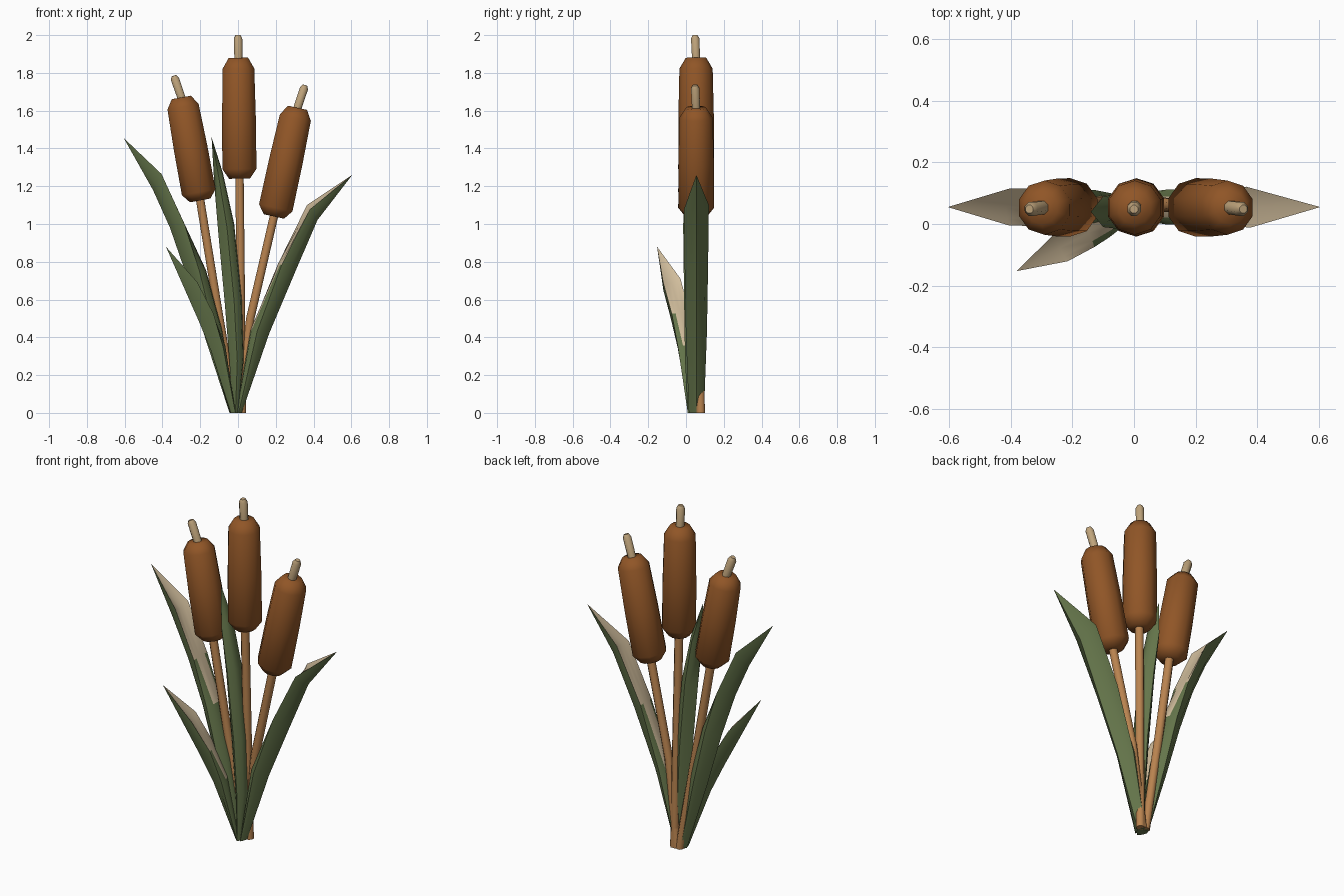
import bpy, bmesh, math
from mathutils import Vector

if "Cube" in bpy.data.objects:
    bpy.data.objects.remove(bpy.data.objects["Cube"])


def material(name, rgb):
    m = bpy.data.materials.new(name)
    m.use_nodes = True
    m.diffuse_color = (*rgb, 1)
    m.node_tree.nodes["Principled BSDF"].inputs["Base Color"].default_value = (*rgb, 1)
    return m


GREEN = material("leaf green", (0.13, 0.18, 0.07))
CREAM = material("leaf inner cream", (0.65, 0.52, 0.34))
BROWN = material("seed head brown", (0.28, 0.092, 0.02))
STEM = material("stem tan", (0.49, 0.23, 0.08))
SPIKE = material("spike beige", (0.52, 0.37, 0.20))


def finish(name, bm, mats, angle):
    bmesh.ops.recalc_face_normals(bm, faces=bm.faces)
    mesh = bpy.data.meshes.new(name)
    bm.to_mesh(mesh)
    bm.free()
    for m in mats:
        mesh.materials.append(m)
    ob = bpy.data.objects.new(name, mesh)
    bpy.context.collection.objects.link(ob)
    bpy.ops.object.select_all(action='DESELECT')
    ob.select_set(True)
    bpy.context.view_layer.objects.active = ob
    bpy.ops.object.shade_smooth_by_angle(angle=math.radians(angle))


def bridge(bm, a, b):
    """Quads between two closed rings."""
    n = len(a)
    return [bm.faces.new((a[k], a[(k + 1) % n], b[(k + 1) % n], b[k])) for k in range(n)]


def tube(name, path, radii, sides, mat):
    """Capped round body through the path points, one radius per point."""
    bm = bmesh.new()
    rings = []
    for i, p in enumerate(path):
        axis = (path[min(i + 1, len(path) - 1)] - path[max(i - 1, 0)]).normalized()
        u = Vector((0, 1, 0)).cross(axis).normalized()
        v = axis.cross(u)
        ring = []
        for k in range(sides):
            a = 2 * math.pi * (k + 0.5) / sides
            q = p + radii[i] * (math.cos(a) * u + math.sin(a) * v)
            q.z = max(q.z, 0)
            ring.append(bm.verts.new(q))
        rings.append(ring)
    for a, b in zip(rings, rings[1:]):
        bridge(bm, a, b)
    bm.faces.new(rings[0])
    bm.faces.new(rings[-1])
    finish(name, bm, [mat], 62)


def cattail(side, stem_xz, head_top, spike_top):
    """Stem, bevelled seed head and pointed spike."""
    n = len(stem_xz) - 1
    path = [Vector((x, 0.078 - 0.024 * i / n, z)) for i, (x, z) in enumerate(stem_xz)]
    bottom = path[-1]
    top = Vector((head_top[0], 0.053, head_top[1]))
    tip = Vector((spike_top[0], 0.048, spike_top[1]))
    tube(side + "_stem", path + [bottom.lerp(top, 0.1)], [0.024] * (n + 2), 8, STEM)
    tube(side + "_seed_head", [bottom.lerp(top, t) for t in (0, 0.08, 0.5, 0.91, 1)],
         [0.058, 0.095, 0.094, 0.088, 0.054], 10, BROWN)
    tube(side + "_spike", [top.lerp(tip, t) for t in (-0.2, 0.85, 1)],
         [0.023, 0.024, 0.014], 8, SPIKE)


cattail("middle", [(0.02, 0), (0.015, 0.6), (0.008, 1.24)], (0.002, 1.88), (0, 2.0))
cattail("right", [(-0.015, 0), (-0.115, 0.6), (-0.2, 1.125)], (-0.3, 1.67), (-0.34, 1.785))
cattail("left", [(0.005, 0), (0.065, 0.5), (0.19, 1.04)], (0.315, 1.615), (0.355, 1.735))


def leaf(name, heading, base, rims, keels, widths, tip, dip=0, pale=True):
    """Leaf that is rounded low down and opens to a pale, shallow upper face.

    Rim and keel points are (reach, height) along the heading; dip lowers
    the rim on the side given by its sign.
    """
    out = Vector((math.cos(heading), math.sin(heading), 0))
    across = Vector((-out.y, out.x, 0))
    bm = bmesh.new()

    def place(reach, height, offset):
        return bm.verts.new(Vector(base) + out * reach + across * offset
                            + Vector((0, 0, height)))

    n = len(rims)
    rows = []
    for i, (rim, keel, w) in enumerate(zip(rims, keels, widths)):
        opening = {n - 1: 1, n - 2: 0.7, n - 3: 0.2}.get(i, 0) if pale else 0
        edge = 0.45 * (1 - opening)
        inner = 0.06 + 0.1 * opening
        section = [(-1, edge), (-0.75, 0.65), (0, 1), (0.75, 0.65), (1, edge),
                   (0.6, inner), (0, 0.25 * opening), (-0.6, inner)]
        row = []
        for s, d in section:
            d += max(0, s * dip * opening) * (1 - d)
            row.append(place(rim[0] + (keel[0] - rim[0]) * d,
                             rim[1] + (keel[1] - rim[1]) * d, s * w))
        rows.append(row)
    end = place(tip[0], tip[1], 0)
    strips = [bridge(bm, a, b) for a, b in zip(rows, rows[1:])]
    last = rows[-1]
    strips.append([bm.faces.new((last[k], last[(k + 1) % 8], end)) for k in range(8)])
    bm.faces.new(rows[0])
    # pale inner side: full width near the tip, a narrow band just below
    if pale:
        for i, strip in enumerate(strips):
            if i >= n - 2:
                inner_faces = strip[4:]
            elif i == n - 3:
                inner_faces = strip[5:7]
            else:
                inner_faces = []
            for f in inner_faces:
                f.material_index = 1
    finish(name, bm, [GREEN, CREAM], 55)


leaf("left_leaf", 0, (0, 0.055, 0),
     [(-0.01, 0), (0.06, 0.44), (0.2, 0.8), (0.365, 1.1)],
     [(0.02, 0), (0.165, 0.42), (0.30, 0.74), (0.42, 1.02)],
     [0.04, 0.056, 0.062, 0.066], (0.605, 1.26), dip=-0.28)
leaf("right_leaf", math.pi, (0, 0.055, 0),
     [(0.01, 0), (0.085, 0.45), (0.165, 0.76), (0.27, 1.0), (0.405, 1.265)],
     [(0.045, 0), (0.175, 0.4), (0.27, 0.72), (0.36, 0.98), (0.45, 1.18)],
     [0.035, 0.055, 0.06, 0.062, 0.06], (0.605, 1.455))
leaf("middle_leaf", math.pi, (0, 0.04, 0),
     [(0, 0), (-0.03, 0.28), (-0.02, 0.6), (0.02, 1.0), (0.08, 1.27)],
     [(0.03, 0), (0.045, 0.27), (0.07, 0.58), (0.105, 0.96), (0.125, 1.2)],
     [0.03, 0.045, 0.05, 0.055, 0.05], (0.14, 1.46), pale=False)
leaf("short_leaf", math.atan2(-0.47, -0.88), (-0.02, 0.04, 0),
     [(0, 0), (0.06, 0.36), (0.13, 0.54), (0.24, 0.71)],
     [(0.02, 0), (0.14, 0.33), (0.21, 0.48), (0.28, 0.62)],
     [0.03, 0.045, 0.05, 0.05], (0.41, 0.88), dip=0.2)
